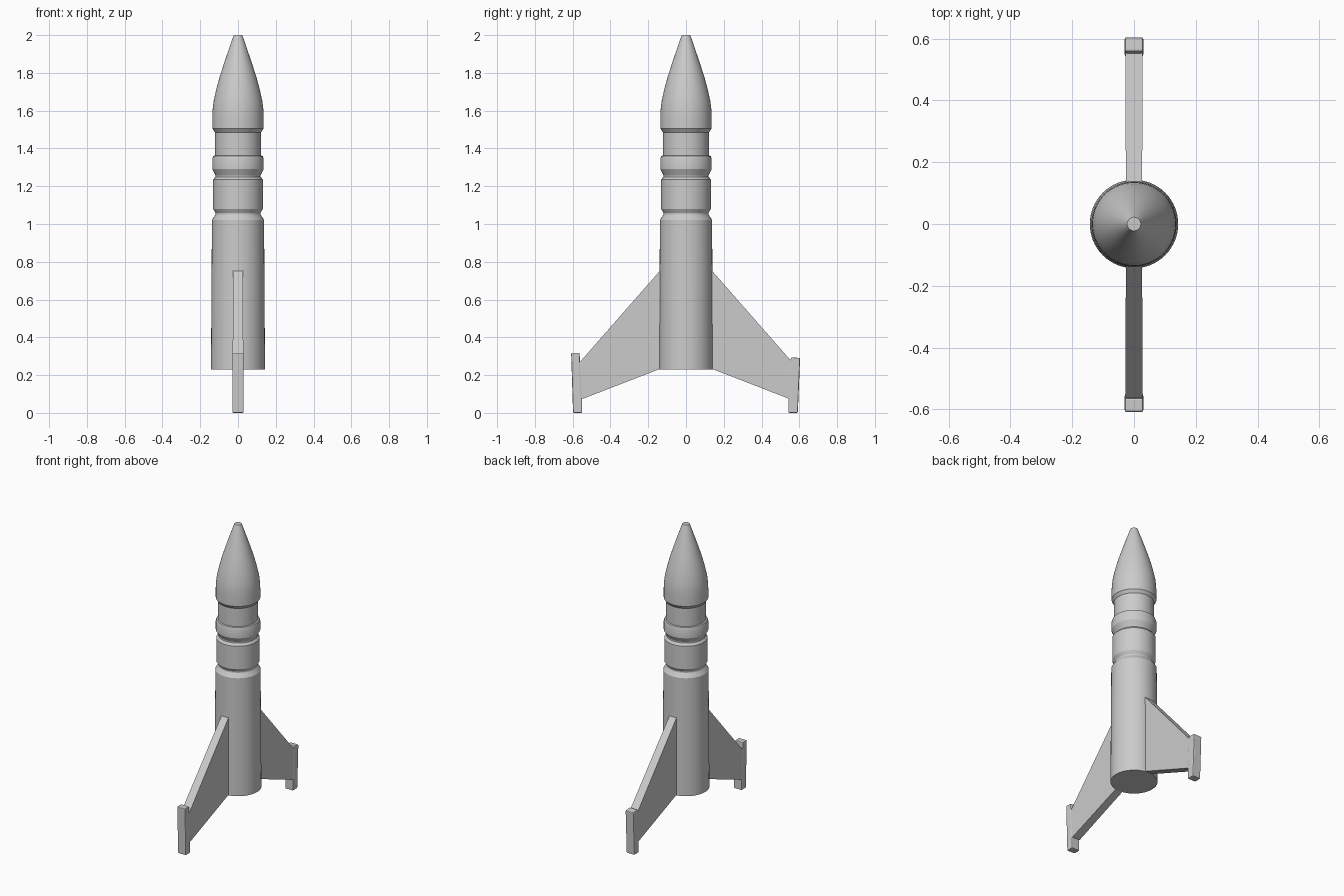
import bpy, bmesh, math

if "Cube" in bpy.data.objects:
    bpy.data.objects.remove(bpy.data.objects["Cube"])


def finish(bm, name, smooth=False):
    bmesh.ops.recalc_face_normals(bm, faces=bm.faces)
    me = bpy.data.meshes.new(name)
    bm.to_mesh(me)
    bm.free()
    ob = bpy.data.objects.new(name, me)
    bpy.context.collection.objects.link(ob)
    if smooth:
        bpy.ops.object.select_all(action='DESELECT')
        ob.select_set(True)
        bpy.context.view_layer.objects.active = ob
        bpy.ops.object.shade_smooth_by_angle(angle=math.radians(25))
    return ob


def lathe(name, profile, sides=64):
    bm = bmesh.new()
    rings = [[bm.verts.new((r * math.cos(2 * math.pi * i / sides),
                            r * math.sin(2 * math.pi * i / sides), z))
              for i in range(sides)] for r, z in profile]
    for a, b in zip(rings, rings[1:]):
        for i in range(sides):
            j = (i + 1) % sides
            bm.faces.new((a[i], a[j], b[j], b[i]))
    bm.faces.new(rings[0])
    bm.faces.new(rings[-1])
    return finish(bm, name, True)


def plate(name, outline, half):
    """Solid from a (y, z) outline; half(y) gives the half thickness in x."""
    bm = bmesh.new()
    a = [bm.verts.new((-half(y), y, z)) for y, z in outline]
    b = [bm.verts.new((half(y), y, z)) for y, z in outline]
    bm.faces.new(a)
    bm.faces.new(b)
    for i in range(len(a)):
        j = (i + 1) % len(a)
        bm.faces.new((a[i], a[j], b[j], b[i]))
    return finish(bm, name)


# Hull: main tube, grooves, collar, neck and nose in one turned profile
lathe("rocket_hull", [
    (0.143, 0.23), (0.138, 1.022), (0.119, 1.05), (0.119, 1.058),
    (0.132, 1.08), (0.132, 1.235), (0.119, 1.25), (0.119, 1.258),
    (0.136, 1.29), (0.136, 1.345), (0.131, 1.36), (0.122, 1.363),
    (0.122, 1.485), (0.136, 1.505), (0.136, 1.57), (0.134, 1.61),
    (0.129, 1.65), (0.116, 1.71), (0.097, 1.78), (0.071, 1.86),
    (0.042, 1.945), (0.027, 1.988), (0.022, 2.0)])

# Two fins, each ending in a landing pad; the rear pad is a little shorter
fin = [(0.10, 0.79), (0.14, 0.75), (0.57, 0.26), (0.57, 0.08),
       (0.545, 0.075), (0.14, 0.232), (0.10, 0.24)]
front_pad = [(0.608, 0.318), (0.598, 0.005), (0.55, 0.005),
             (0.55, 0.07), (0.562, 0.28), (0.563, 0.318)]
rear_pad = [(0.604, 0.29), (0.592, 0.005), (0.542, 0.005),
            (0.542, 0.08), (0.552, 0.28), (0.558, 0.295)]
for label, s, pad in (("front", -1, front_pad), ("rear", 1, rear_pad)):
    plate(label + "_fin", [(s * y, z) for y, z in fin],
          lambda y: 0.0255 + 0.005 * abs(y))
    # Pads stretch to the ground and have softened edges
    ob = plate(label + "_landing_pad",
               [(s * y, 0 if z == 0.005 else z) for y, z in pad],
               lambda y: 0.03)
    bev = ob.modifiers.new("soft_edges", 'BEVEL')
    bev.width = 0.006
    bev.segments = 2
    bev.limit_method = 'ANGLE'
    bev.angle_limit = math.radians(40)
